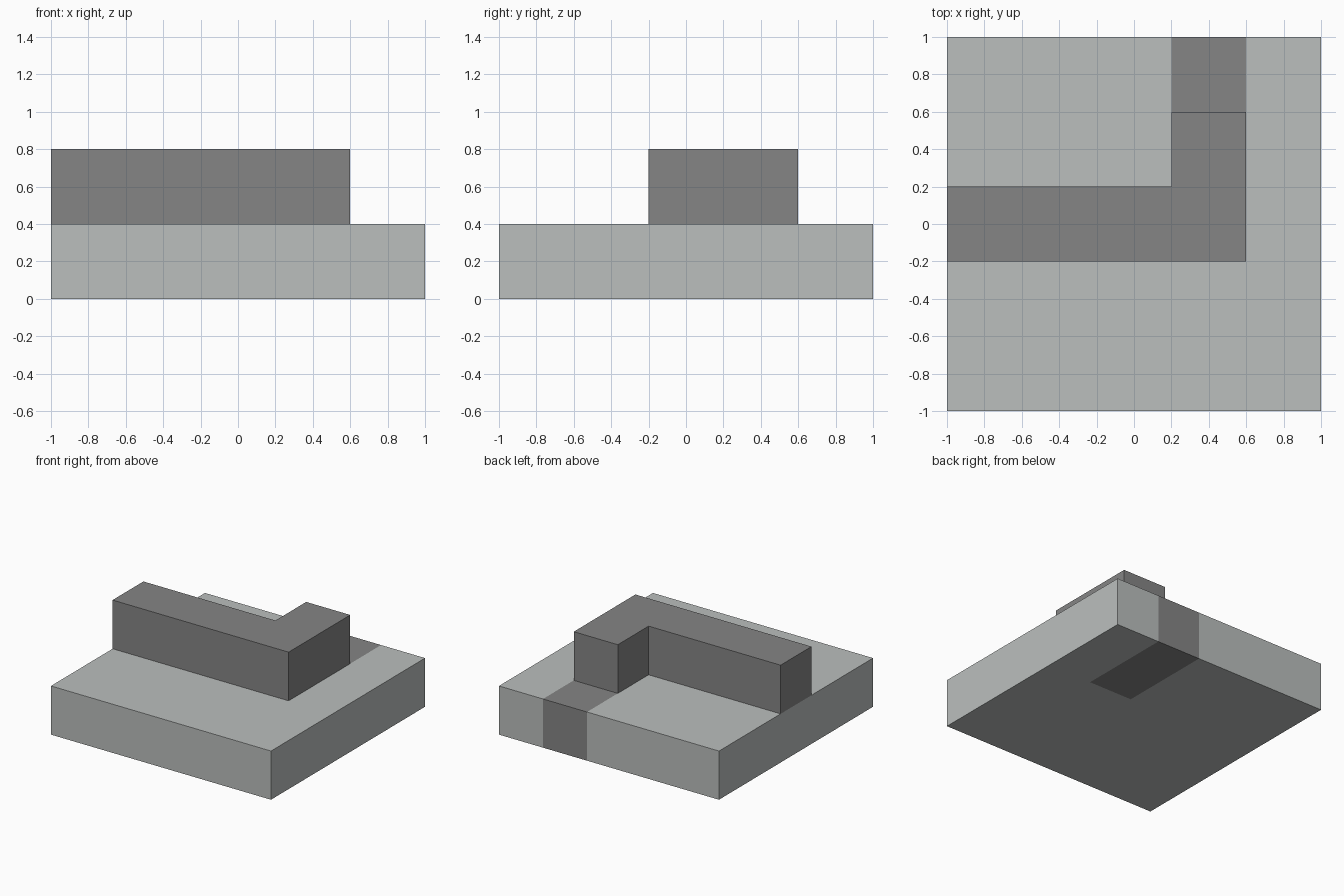
import bpy
import bmesh

cube = bpy.data.objects.get("Cube")
if cube:
    bpy.data.objects.remove(cube, do_unlink=True)


def make_material(name, rgb):
    mat = bpy.data.materials.new(name)
    mat.use_nodes = True
    color = (*rgb, 1.0)
    mat.diffuse_color = color
    mat.node_tree.nodes["Principled BSDF"].inputs["Base Color"].default_value = color
    return mat


def make_object(name, bm, materials):
    bmesh.ops.recalc_face_normals(bm, faces=bm.faces)
    mesh = bpy.data.meshes.new(name)
    bm.to_mesh(mesh)
    bm.free()
    for mat in materials:
        mesh.materials.append(mat)
    obj = bpy.data.objects.new(name, mesh)
    bpy.context.collection.objects.link(obj)
    return obj


def extruded_profile(points, bottom, height):
    bm = bmesh.new()
    face = bm.faces.new([bm.verts.new((x, y, bottom)) for x, y in points])
    top = bmesh.ops.extrude_face_region(bm, geom=[face], use_keep_orig=True)
    verts = [v for v in top["geom"] if isinstance(v, bmesh.types.BMVert)]
    bmesh.ops.translate(bm, verts=verts, vec=(0, 0, height))
    return bm


light_gray = make_material("light gray", (0.497, 0.521, 0.514))
dark_gray = make_material("dark gray", (0.235, 0.235, 0.235))

# Square base slab, cut so a flush dark band runs to the back edge
base = extruded_profile([(-1, -1), (1, -1), (1, 1), (-1, 1)], 0, 0.4)
for point, normal in (((0.2, 0, 0), (1, 0, 0)),
                      ((0.6, 0, 0), (1, 0, 0)),
                      ((0, 0.2, 0), (0, 1, 0))):
    geom = base.verts[:] + base.edges[:] + base.faces[:]
    bmesh.ops.bisect_plane(base, geom=geom, plane_co=point, plane_no=normal)
for face in base.faces:
    center = face.calc_center_median()
    face.material_index = int(0.2 < center.x < 0.6 and center.y > 0.2)
make_object("base_slab", base, [light_gray, dark_gray])

# Raised L-shaped wall
wall_outline = [(-1, -0.2), (0.6, -0.2), (0.6, 0.6),
                (0.2, 0.6), (0.2, 0.2), (-1, 0.2)]
make_object("raised_wall", extruded_profile(wall_outline, 0.4, 0.4), [dark_gray])
